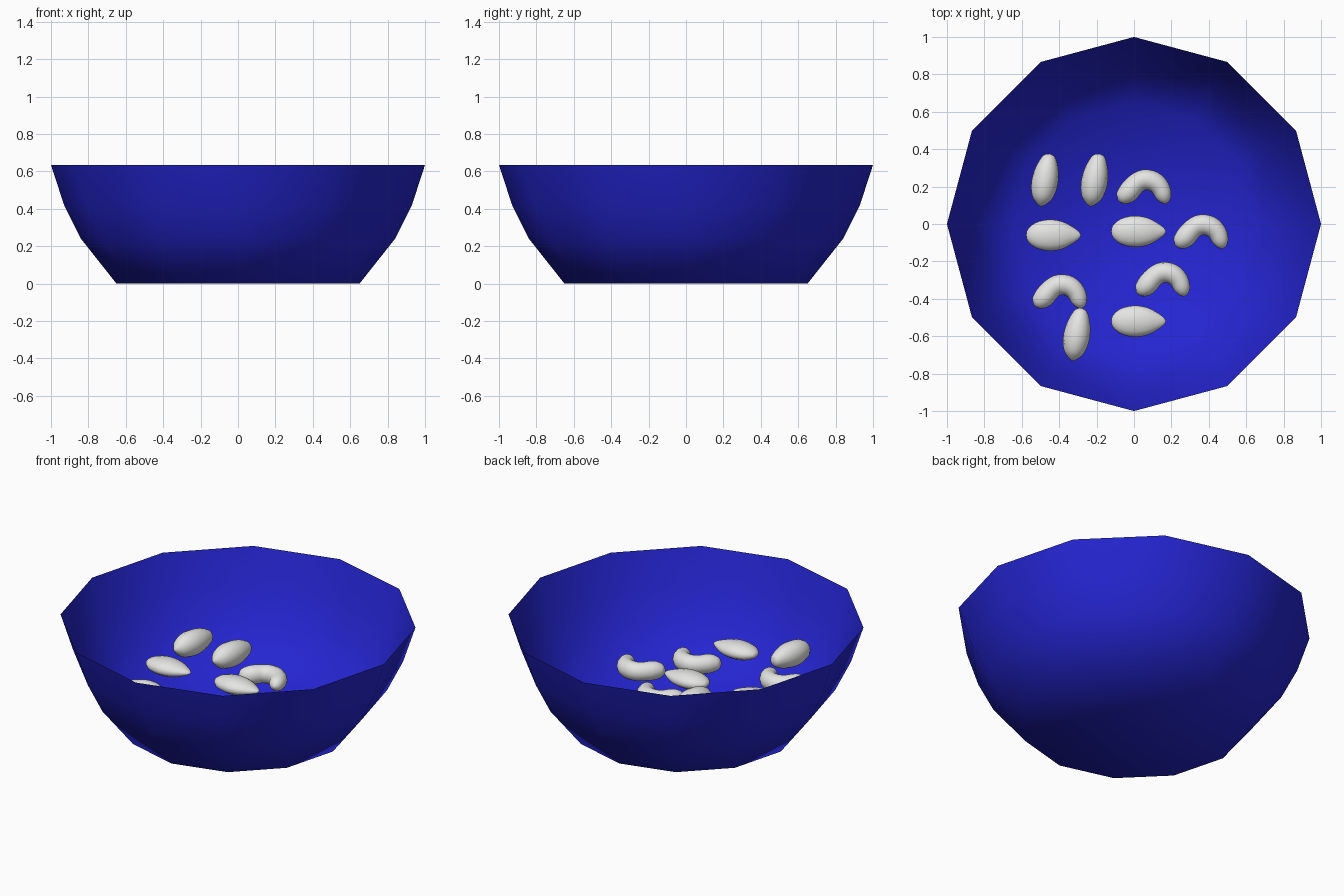
import bpy
import bmesh
import math
from mathutils import Vector

cube = bpy.data.objects.get("Cube")
if cube:
    bpy.data.objects.remove(cube, do_unlink=True)


def make_material(name, rgb):
    mat = bpy.data.materials.new(name)
    mat.use_nodes = True
    mat.diffuse_color = (*rgb, 1)
    mat.node_tree.nodes["Principled BSDF"].inputs["Base Color"].default_value = (*rgb, 1)
    return mat


def bridge(bm, ring_a, ring_b):
    n = len(ring_a)
    for i in range(n):
        j = (i + 1) % n
        bm.faces.new((ring_a[i], ring_a[j], ring_b[j], ring_b[i]))


def finish(bm, name, mat):
    bmesh.ops.recalc_face_normals(bm, faces=bm.faces)
    for face in bm.faces:
        face.smooth = True
    mesh = bpy.data.meshes.new(name)
    bm.to_mesh(mesh)
    bm.free()
    mesh.materials.append(mat)
    return mesh


def place(mesh, name, location, turn=0):
    obj = bpy.data.objects.new(name, mesh)
    obj.location = location
    obj.rotation_euler.z = math.radians(turn)
    bpy.context.collection.objects.link(obj)
    return obj


def smooth_points(points, steps=3):
    """Catmull-Rom samples through (x, y, radius) points."""
    pts = [Vector(p) for p in points]
    pts = [2 * pts[0] - pts[1]] + pts + [2 * pts[-1] - pts[-2]]
    out = []
    for a, b, c, d in zip(pts, pts[1:], pts[2:], pts[3:]):
        for s in range(steps):
            t = s / steps
            out.append(0.5 * (2 * b + (c - a) * t + (2 * a - 5 * b + 4 * c - d) * t**2
                              + (3 * b - a - 3 * c + d) * t**3))
    return out + [pts[-2]]


def loft(name, points, mat, flat=1.0, sides=14):
    """Closed tapering body along a path in the xy plane."""
    path = smooth_points(points)
    bm = bmesh.new()
    rings = []
    for i in range(1, len(path) - 1):
        x, y, r = path[i]
        along = (path[i + 1] - path[i - 1]).to_2d().normalized()
        ring = []
        for k in range(sides):
            a = math.tau * k / sides
            side = r * math.cos(a)
            ring.append(bm.verts.new((x - along.y * side, y + along.x * side,
                                      r * flat * math.sin(a))))
        rings.append(ring)
    for ring_a, ring_b in zip(rings, rings[1:]):
        bridge(bm, ring_a, ring_b)
    # pointed ends
    for end, ring in ((path[0], rings[0]), (path[-1], rings[-1])):
        tip = bm.verts.new((end.x, end.y, 0))
        for k in range(sides):
            bm.faces.new((ring[k], ring[(k + 1) % sides], tip))
    return finish(bm, name, mat)


blue = make_material("deep_blue", (0.018, 0.018, 0.64))
white = make_material("off_white", (0.78, 0.78, 0.77))

# Bowl: twelve-sided thin shell with a flat base
bm = bmesh.new()
rings = []
for radius, z in ((0.65, 0), (0.84, 0.24), (0.93, 0.42), (1.0, 0.635)):
    rings.append([bm.verts.new((radius * math.cos(math.tau * k / 12),
                                radius * math.sin(math.tau * k / 12), z)) for k in range(12)])
for lower, upper in zip(rings, rings[1:]):
    bridge(bm, lower, upper)
bm.faces.new(rings[0])
place(finish(bm, "bowl", blue), "bowl", (0, 0, 0))

# Curved nuts
curved = loft("curved_nut", [
    (-0.143, -0.07, 0), (-0.13, -0.063, 0.034), (-0.09, -0.035, 0.055), (-0.045, 0.015, 0.054),
    (0, 0.036, 0.055), (0.05, 0.027, 0.054), (0.085, -0.005, 0.05),
    (0.103, -0.05, 0.043), (0.11, -0.08, 0.025), (0.112, -0.094, 0)], white)
for i, (x, y) in enumerate([(0.055, 0.2), (0.36, -0.04), (0.155, -0.295), (-0.395, -0.36)]):
    place(curved, f"curved_nut_{i + 1}", (x, y, 0.228))

# Flat teardrop nuts
flat_nut = loft("flat_nut", [
    (-0.147, 0, 0), (-0.138, 0, 0.032), (-0.095, 0, 0.068), (-0.025, 0, 0.084),
    (0.045, 0, 0.074), (0.1, 0, 0.046), (0.135, 0, 0.02), (0.147, 0, 0)], white, flat=0.56)
for i, (x, y) in enumerate([(-0.43, -0.06), (0.025, -0.04), (0.025, -0.52)]):
    place(flat_nut, f"flat_nut_{i + 1}", (x, y, 0.257))

# Plump long nuts
long_nut = loft("long_nut", [
    (0, -0.145, 0), (0, -0.132, 0.022), (0, -0.095, 0.054), (0, -0.03, 0.07),
    (0, 0.04, 0.066), (0, 0.1, 0.048), (0, 0.133, 0.028), (0, 0.143, 0)], white, flat=1.06)
for i, (x, y) in enumerate([(-0.475, 0.235), (-0.21, 0.235), (-0.305, -0.59)]):
    place(long_nut, f"long_nut_{i + 1}", (x, y, 0.285), turn=-10)
